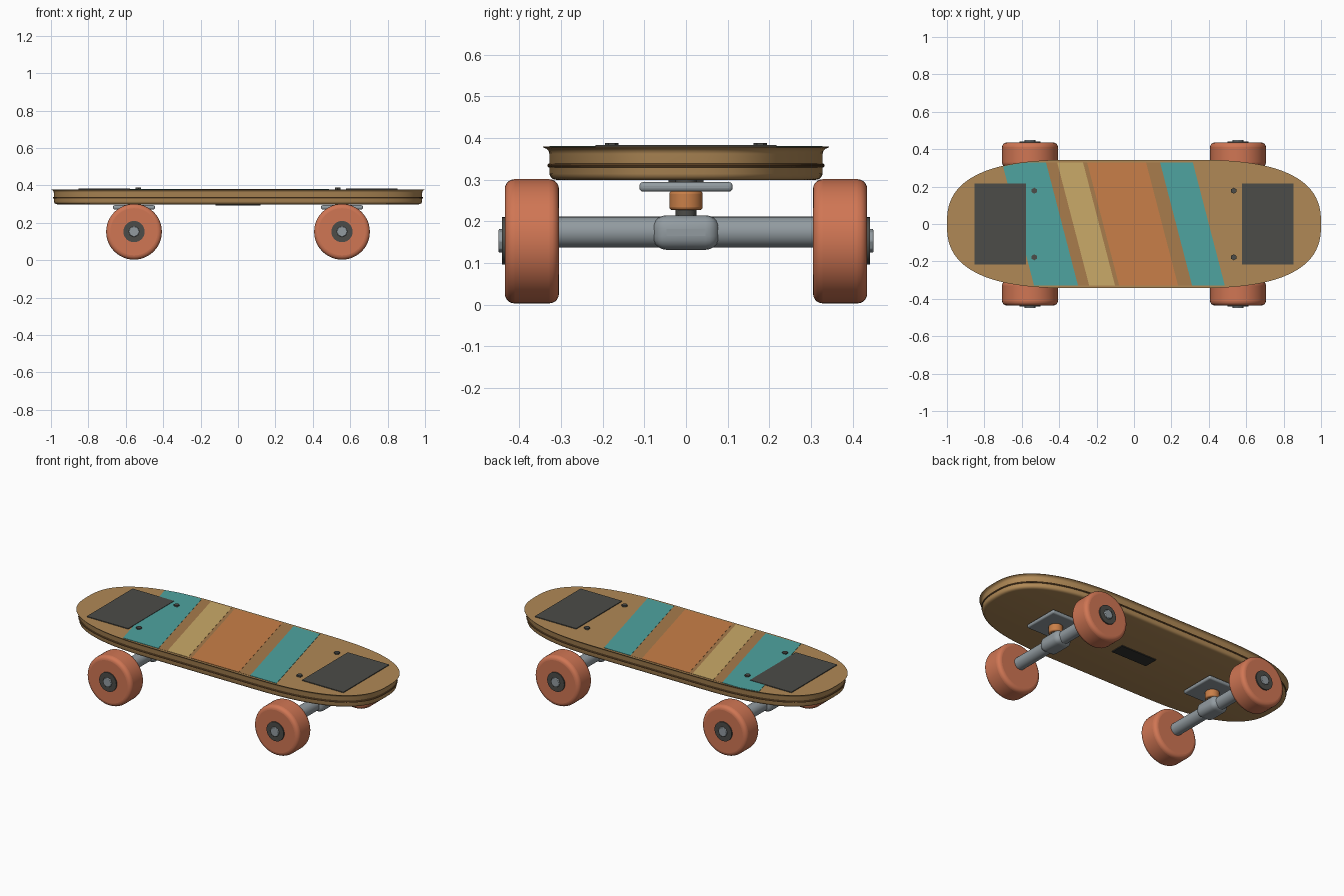
import bpy, bmesh, math
from mathutils import Matrix, Vector

cube = bpy.data.objects.get("Cube")
if cube:
    bpy.data.objects.remove(cube, do_unlink=True)


def material(name, *srgb):
    """Flat material from 0-255 display colour."""
    lin = [((c / 255 + 0.055) / 1.055) ** 2.4 for c in srgb] + [1.0]
    m = bpy.data.materials.new(name)
    m.use_nodes = True
    m.diffuse_color = lin
    m.node_tree.nodes["Principled BSDF"].inputs["Base Color"].default_value = lin
    return m


wood = material("wood", 176, 137, 86)
brown = material("brown_stain", 168, 124, 76)
dark_wood = material("dark_wood", 112, 80, 46)
teal = material("teal", 78, 163, 160)
sand = material("sand", 202, 170, 104)
orange = material("orange", 201, 127, 72)
coral = material("coral_rubber", 208, 118, 84)
grey = material("grey_metal", 146, 155, 160)
charcoal = material("charcoal", 76, 76, 72)
black = material("black", 50, 50, 48)


def finish(name, bm, mat, bevel=0, segments=3):
    """Turn a bmesh into a smooth-shaded object, optionally bevelled."""
    bmesh.ops.recalc_face_normals(bm, faces=bm.faces)
    me = bpy.data.meshes.new(name)
    bm.to_mesh(me)
    bm.free()
    me.materials.append(mat)
    ob = bpy.data.objects.new(name, me)
    bpy.context.collection.objects.link(ob)
    if bevel:
        mod = ob.modifiers.new("Bevel", "BEVEL")
        mod.width, mod.segments = bevel, segments
        mod.limit_method, mod.angle_limit = "ANGLE", math.radians(40)
    bpy.ops.object.select_all(action="DESELECT")
    ob.select_set(True)
    bpy.context.view_layer.objects.active = ob
    bpy.ops.object.shade_smooth_by_angle(angle=math.radians(35))
    return ob


def box(name, centre, size, mat, bevel=0, segments=3):
    bm = bmesh.new()
    bmesh.ops.create_cube(bm, size=1)
    bmesh.ops.scale(bm, vec=size, verts=bm.verts)
    bmesh.ops.translate(bm, vec=centre, verts=bm.verts)
    return finish(name, bm, mat, bevel, segments)


def cylinder(name, centre, radius, length, mat, axis="Z", sides=32, bevel=0, segments=3):
    bm = bmesh.new()
    bmesh.ops.create_cone(bm, cap_ends=True, segments=sides, radius1=radius,
                          radius2=radius, depth=length)
    if axis == "Y":
        bmesh.ops.rotate(bm, verts=bm.verts, matrix=Matrix.Rotation(math.pi / 2, 3, "X"))
    bmesh.ops.translate(bm, vec=centre, verts=bm.verts)
    return finish(name, bm, mat, bevel, segments)


# Deck outline: straight middle with superellipse ends
MIDDLE, LENGTH, WIDTH, POWER = 0.32, 1.0, 0.343, 2.6
STEPS = 48


def outline(inset):
    a, b = LENGTH - MIDDLE - inset, WIDTH - inset
    pts = []
    for end in (1, -1):
        for i in range(STEPS + 1):
            t = -math.pi / 2 + math.pi * i / STEPS
            c, s = abs(math.cos(t)), math.sin(t)
            x = MIDDLE + a * c ** (2 / POWER)
            y = math.copysign(b * abs(s) ** (2 / POWER), s)
            pts.append((end * x, end * y))
    return pts


def half_width(x):
    u = max(0, abs(x) - MIDDLE) / (LENGTH - MIDDLE)
    return WIDTH * (1 - u ** POWER) ** (1 / POWER)


def loft(name, profile, mat, closed=False):
    """Skin outline rings given as (inset, z)."""
    bm = bmesh.new()
    rings = [[bm.verts.new((x, y, z)) for x, y in outline(inset)] for inset, z in profile]
    n = len(rings[0])
    pairs = list(zip(rings, rings[1:]))
    if closed:
        pairs.append((rings[-1], rings[0]))
    else:
        bm.faces.new(rings[0])
        bm.faces.new(rings[-1])
    for low, high in pairs:
        for i in range(n):
            j = (i + 1) % n
            bm.faces.new((low[i], low[j], high[j], high[i]))
    return finish(name, bm, mat)


loft("deck", [(0.034, 0.299), (0.024, 0.301), (0.018, 0.306), (0.015, 0.314),
              (0.015, 0.362), (0.013, 0.369), (0.008, 0.374), (0, 0.3775), (0, 0.379)], wood)
bead = [(0.015 - 0.005 * math.cos(k * math.pi / 4), 0.334 + 0.005 * math.sin(k * math.pi / 4))
        for k in range(8)]
loft("deck_seam", bead, dark_wood, closed=True)


# Slanted painted stripes following the deck edge
def stripe(name, x0, x1, top, mat, slant=0.26, edge=0.328):
    count = 12
    rim = []
    for side in (1, -1):
        row = []
        for i in range(count + 1):
            x = x0 + (x1 - x0) * i / count - slant * side * edge
            y = min(edge, half_width(x) - 0.004)
            row.append((x + slant * side * (edge - y), side * y))
        rim += row if side == 1 else row[::-1]
    bm = bmesh.new()
    face = bm.faces.new([bm.verts.new((x, y, 0.3785)) for x, y in rim])
    up = bmesh.ops.extrude_face_region(bm, geom=[face])["geom"]
    for v in up:
        if isinstance(v, bmesh.types.BMVert):
            v.co.z = top
    return finish(name, bm, mat)


stripe("stain_panel", -0.39, 0.23, 0.3800, brown)
stripe("teal_stripe_right", -0.62, -0.385, 0.3812, teal)
stripe("sand_stripe", -0.325, -0.187, 0.3812, sand)
stripe("orange_stripe", -0.165, 0.15, 0.3812, orange)
stripe("teal_stripe_left", 0.225, 0.40, 0.3812, teal)

# Plate under the middle of the deck
box("belly_plate", (0, 0, 0.2965), (0.24, 0.085, 0.007), black)

# Grip pads, bolts, trucks and wheels, repeated at both ends
for end, label in ((1, "left"), (-1, "right")):
    box(f"grip_pad_{label}", (end * 0.715, 0, 0.381), (0.275, 0.435, 0.005), charcoal)
    x = end * 0.556
    box(f"truck_baseplate_{label}", (x, 0, 0.2825), (0.224, 0.224, 0.023), grey, 0.009)
    cylinder(f"kingpin_{label}", (x, 0, 0.25), 0.025, 0.1, charcoal)
    cylinder(f"bushing_{label}", (x, 0, 0.25), 0.04, 0.046, orange, bevel=0.007)
    box(f"hanger_{label}", (x, 0, 0.173), (0.11, 0.16, 0.083), grey, 0.033, 5)
    cylinder(f"axle_{label}", (x, 0, 0.174), 0.037, 0.62, grey, "Y", bevel=0.006)
    for side, place in ((1, "back"), (-1, "front")):
        part = f"{place}_{label}"
        cylinder(f"deck_bolt_{part}", (end * 0.533, side * 0.178, 0.383), 0.016, 0.010,
                 charcoal, sides=6)
        cylinder(f"wheel_{part}", (x, side * 0.37, 0.152), 0.149, 0.13, coral, "Y", 48, 0.023, 5)
        cylinder(f"hub_{part}", (x, side * 0.433, 0.153), 0.057, 0.018, charcoal, "Y")
        cylinder(f"axle_nut_{part}", (x, side * 0.438, 0.153), 0.029, 0.024, grey, "Y", 8, 0.003, 2)
